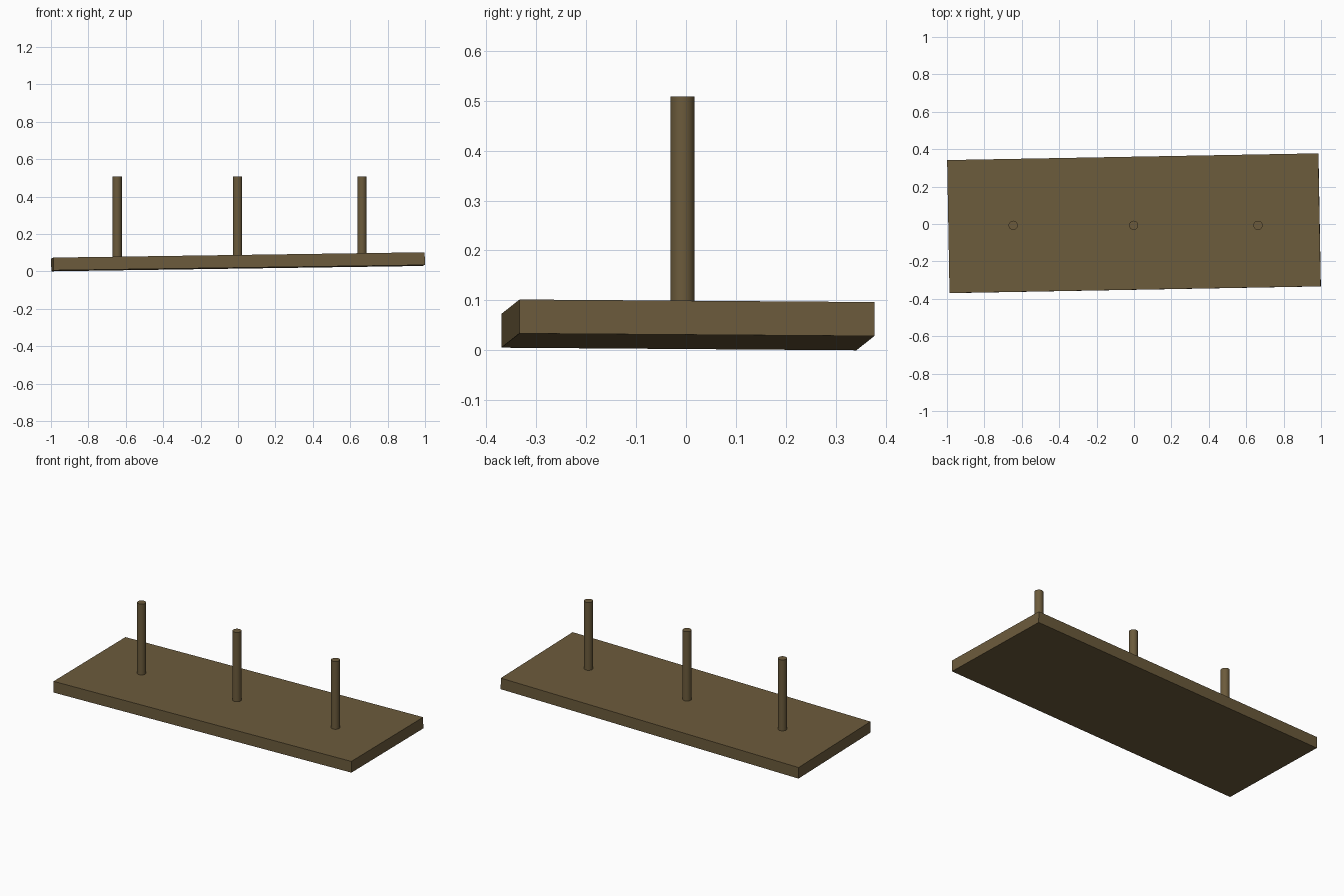
import bpy
from mathutils import Matrix, Vector

if "Cube" in bpy.data.objects:
    bpy.data.objects.remove(bpy.data.objects["Cube"])

wood = bpy.data.materials.new("brown wood")
wood.diffuse_color = (0.15, 0.105, 0.045, 1)
wood.use_nodes = True
wood.node_tree.nodes["Principled BSDF"].inputs["Base Color"].default_value = wood.diffuse_color

# Slightly tilted and turned flat base board
bpy.ops.mesh.primitive_cube_add(size=1)
board = bpy.context.object
board.name = "base_board"
along = Vector((1.985, 0.036, 0.0285)).normalized()
across = Vector((-0.0145, 0.71, -0.0052))
across = (across - along * across.dot(along)).normalized()
normal = along.cross(across)
axes = Matrix((along, across, normal)).transposed()
board.data.transform(Matrix.Diagonal((1.985, 0.711, 0.068, 1)))
board.data.transform(Matrix.Translation((0, 0.004, 0.051)) @ axes.to_4x4())
board.data.materials.append(wood)

# Three upright round pegs, seated in the board
PEG_TOP, PEG_BOTTOM = 0.508, 0.05
for name, x in (("left_peg", -0.646), ("middle_peg", -0.002), ("right_peg", 0.663)):
    bpy.ops.mesh.primitive_cylinder_add(
        vertices=32, radius=0.0245, depth=PEG_TOP - PEG_BOTTOM,
        location=(x, -0.007, (PEG_TOP + PEG_BOTTOM) / 2))
    peg = bpy.context.object
    peg.name = name
    peg.data.materials.append(wood)
    bpy.ops.object.shade_smooth_by_angle()
